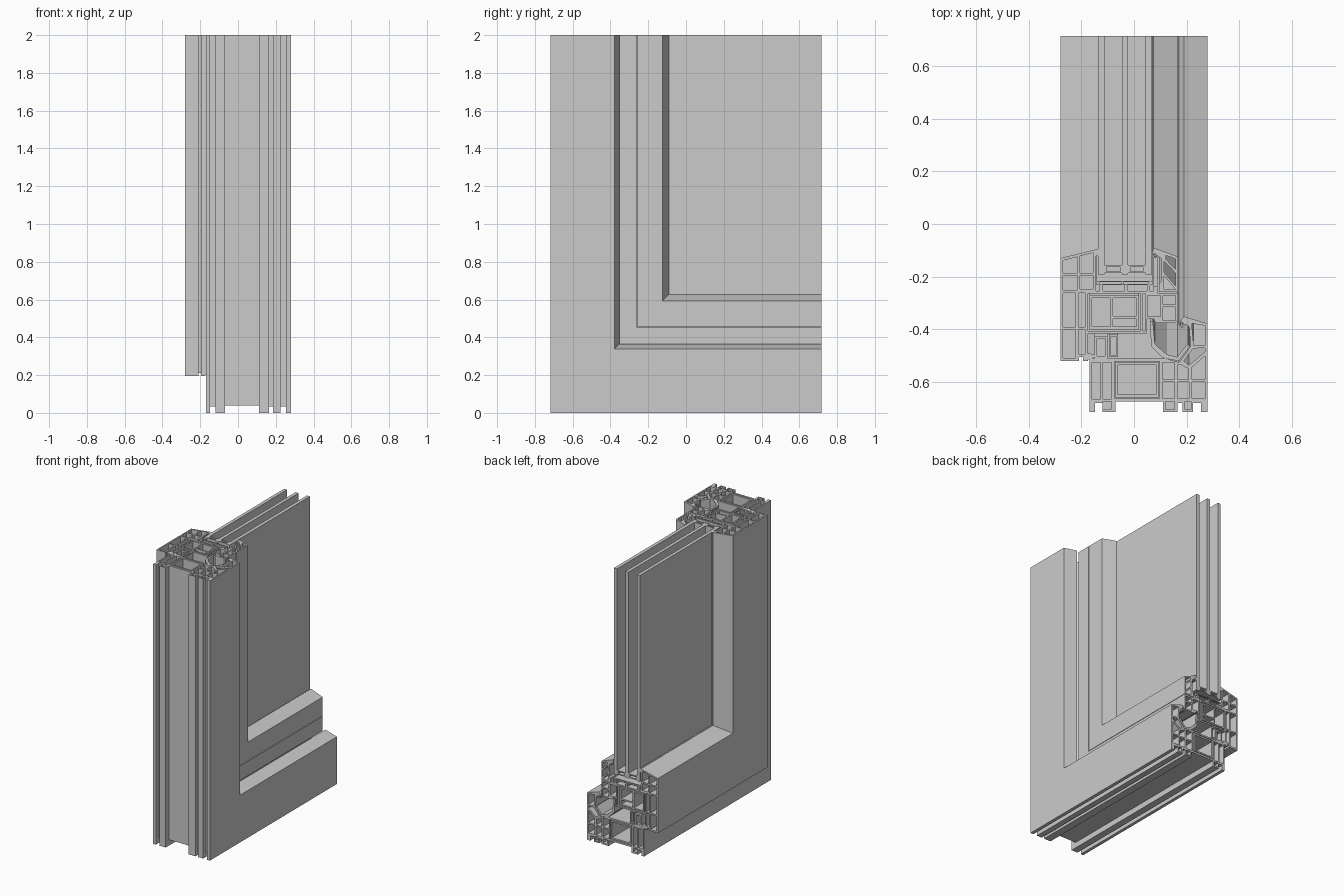
import bpy, bmesh, math
from mathutils import Vector

EDGE, TOP = 0.717, 2.0   # half length in y, total height


def box(x0, d0, x1, d1):
    return [(x0, d0), (x1, d0), (x1, d1), (x0, d1)]


def ring(x, d, r, n=10):
    return [(x + r * math.cos(2 * math.pi * i / n), d + r * math.sin(2 * math.pi * i / n)) for i in range(n)]


def sweep(name, outline, holes=()):
    """Run a cross-section (x, distance from the outer edge) down the jamb, round the mitre, along the sill."""
    bm = bmesh.new()
    caps = ([], [])
    for loop in [outline, *holes]:
        rows = [[bm.verts.new((x, d - EDGE, TOP)) for x, d in loop],
                [bm.verts.new((x, d - EDGE, d)) for x, d in loop],
                [bm.verts.new((x, EDGE, d)) for x, d in loop]]
        n = len(loop)
        for a, b in zip(rows, rows[1:]):
            for i in range(n):
                j = (i + 1) % n
                bm.faces.new((a[i], a[j], b[j], b[i]))
        for cap, row in zip(caps, (rows[0], rows[2])):
            cap += [bm.edges.get((row[i], row[(i + 1) % n])) for i in range(n)]
    for cap, nrm in zip(caps, (Vector((0, 0, 1)), Vector((0, 1, 0)))):
        bmesh.ops.triangle_fill(bm, use_beauty=True, edges=cap, normal=nrm)
    bmesh.ops.recalc_face_normals(bm, faces=bm.faces)
    me = bpy.data.meshes.new(name)
    bm.to_mesh(me)
    bm.free()
    ob = bpy.data.objects.new(name, me)
    bpy.context.collection.objects.link(ob)
    return ob


# Outer frame: footed base, rebate floor, tall lip on the +x side
sweep("outer_frame", [
    (-.17, 0), (-.148, 0), (-.148, .035), (-.12, .035), (-.12, 0), (-.07, 0), (-.07, .04),
    (.11, .04), (.11, 0), (.165, 0), (.165, .035), (.185, .035), (.185, 0), (.225, 0),
    (.225, .035), (.255, .035), (.255, 0), (.28, 0), (.28, .338), (.19, .365), (.178, .35),
    (.21, .325), (.215, .25), (.172, .19), (.12, .205), (-.1, .205), (-.1, .29), (-.15, .29),
    (-.15, .205), (-.17, .205)],
    [box(-.16, .05, -.128, .19), box(-.118, .012, -.085, .04), box(-.118, .05, -.085, .19),
     box(-.075, .052, .098, .194), box(.12, .01, .155, .04), box(.108, .052, .155, .115),
     box(.108, .125, .155, .19), box(.165, .052, .21, .115), box(.22, .052, .27, .115),
     box(.195, .01, .217, .04),
     [(.165, .125), (.208, .125), (.208, .165), (.18, .18), (.165, .18)],
     [(.22, .125), (.27, .125), (.27, .215), (.22, .17)],
     [(.19, .195), (.21, .18), (.27, .23), (.27, .245), (.225, .243)],
     [(.227, .255), (.27, .255), (.27, .33), (.22, .338)],
     box(-.14, .215, -.11, .28)])
sweep("frame_reinforcement", box(-.07, .057, .093, .189), [box(-.06, .067, .083, .179)])

# Opening sash: hollow multi-chamber section with deep flange on the -x side
sweep("sash", [
    (-.28, .195), (-.21, .195), (-.21, .21), (-.195, .21), (-.195, .195), (-.176, .195),
    (-.176, .3), (.05, .3), (.05, .355), (.075, .355), (.082, .34), (.155, .34), (.168, .352),
    (.168, .455), (.09, .455), (.09, .48), (.075, .48), (.075, .462), (-.145, .462),
    (-.145, .62), (-.28, .587)],
    [box(-.27, .207, -.222, .315), box(-.212, .222, -.186, .315), box(-.27, .325, -.222, .455),
     box(-.212, .325, -.186, .455), box(-.27, .465, -.215, .52), box(-.205, .47, -.157, .52),
     [(-.27, .53), (-.215, .53), (-.215, .592), (-.27, .578)],
     [(-.205, .53), (-.157, .53), (-.157, .607), (-.205, .595)],
     box(-.176, .31, .025, .452), box(.035, .31, .042, .452), box(.052, .365, .1, .445),
     box(.11, .35, .158, .4), box(.11, .41, .158, .445)])
sweep("sash_reinforcement", box(-.17, .316, .019, .446), [box(-.16, .326, -.09, .436),
      box(-.08, .366, .009, .436), box(-.08, .326, .009, .356)])

# Clip-in glazing bead on the +x side of the sash
sweep("glazing_bead", [(.095, .458), (.168, .458), (.168, .592), (.075, .627), (.07, .61), (.105, .585), (.105, .5), (.095, .49)],
      [[(.115, .468), (.158, .468), (.115, .52)],
       [(.115, .532), (.158, .482), (.158, .53), (.115, .575)],
       [(.122, .582), (.158, .545), (.158, .584), (.122, .597)]])

# Three panes with spacers between them, filling the opening to the cut edges
panes = ((-.137, -.113), (-.046, -.022), (.043, .068))
for i, (x0, x1) in enumerate(panes):
    bpy.ops.mesh.primitive_cube_add(size=1)
    pane = bpy.context.object
    pane.name = f"glass_pane_{i + 1}"
    pane.scale = (x1 - x0, 2 * EDGE - .525, TOP - .525)
    pane.location = ((x0 + x1) / 2, .525 / 2, (TOP + .525) / 2)
for i in range(2):
    a, b = panes[i][1], panes[i + 1][0]
    sweep(f"glass_spacer_{i + 1}", box(a, .53, b, .56), [box(a + .008, .537, b - .008, .553)])

# Glazing support strip below the glass
sweep("glazing_support", [(-.143, .485), (.07, .485), (.07, .5), (-.143, .5)],
      [box(-.13, .489, -.05, .496), box(-.04, .489, .055, .496)])
for i, x in enumerate((-.125, -.03, .055)):
    sweep(f"support_foot_{i + 1}", box(x - .006, .462, x + .006, .485))

# Locking block between sash and frame rebate
sweep("rebate_rail", box(-.095, .21, -.06, .296), [box(-.087, .218, -.068, .288)])

# Rubber seals: lip seal on frame, glass seals, centre seal and rear flange seal
sweep("frame_lip_seal", ring(.182, .336, .013), [ring(.182, .336, .007)])
sweep("bead_glass_seal", ring(.083, .6, .014), [ring(.083, .6, .008)])
sweep("rear_glass_seal", box(-.145, .595, -.137, .622))
sweep("centre_seal", [(.11, .207), (.17, .195), (.212, .25), (.205, .262), (.165, .21), (.125, .22),
                      (.08, .26), (.072, .345), (.06, .345), (.066, .25)])
sweep("rear_flange_seal", [(-.176, .2), (-.17, .2), (-.15, .21), (-.15, .22), (-.176, .225)])
